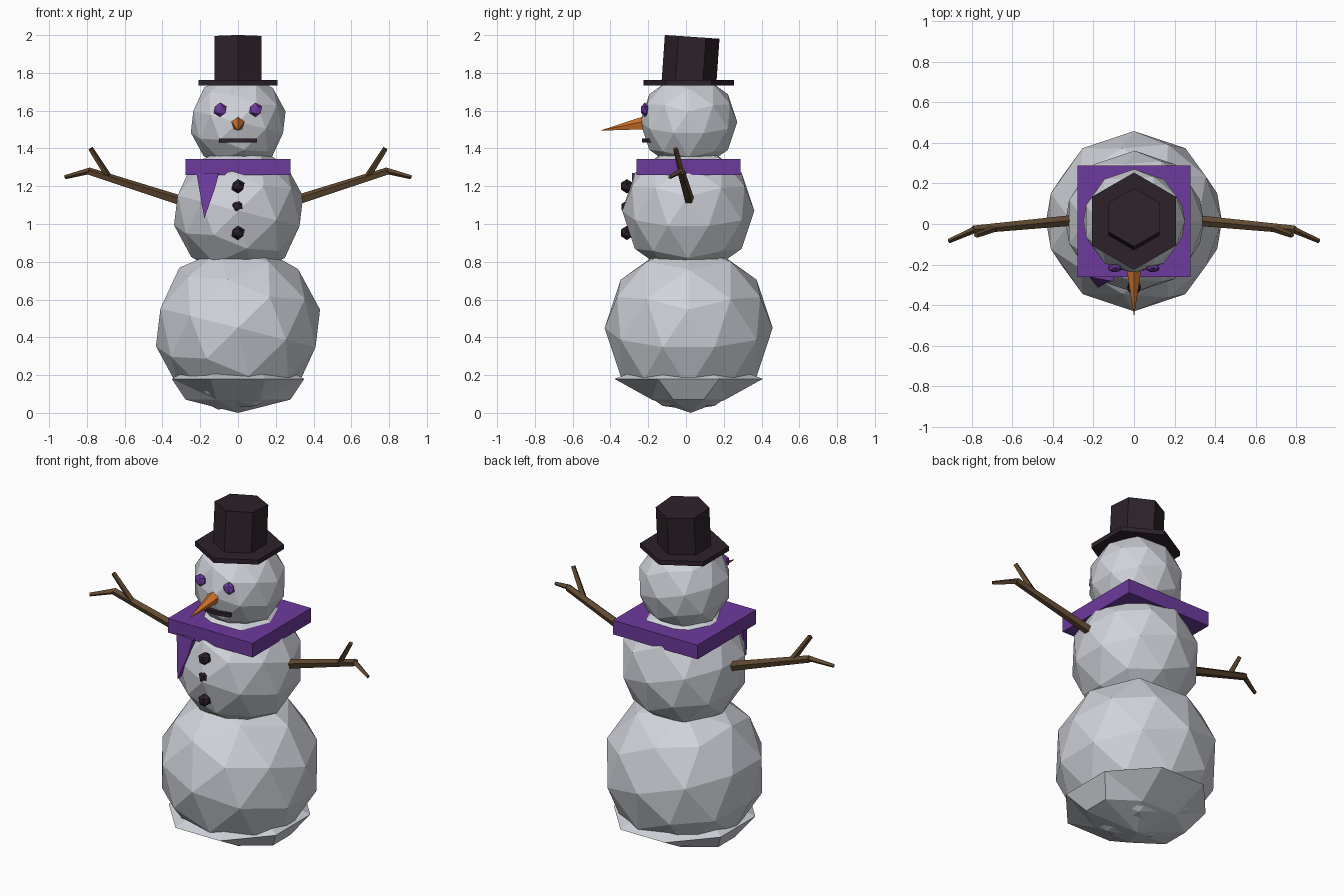
import bpy, bmesh, math
from mathutils import Vector, Matrix

if "Cube" in bpy.data.objects:
    bpy.data.objects.remove(bpy.data.objects["Cube"])


def material(name, rgb):
    m = bpy.data.materials.new(name)
    m.diffuse_color = (*rgb, 1)
    m.use_nodes = True
    m.node_tree.nodes["Principled BSDF"].inputs["Base Color"].default_value = m.diffuse_color
    return m


SNOW = material("snow", (0.63, 0.65, 0.70))
PURPLE = material("purple_cloth", (0.155, 0.042, 0.34))
BLACK = material("black_felt", (0.027, 0.016, 0.024))
WOOD = material("brown_wood", (0.115, 0.065, 0.03))
ORANGE = material("carrot_orange", (0.66, 0.18, 0.025))


def finish(name, bm, mat):
    bmesh.ops.recalc_face_normals(bm, faces=bm.faces)
    me = bpy.data.meshes.new(name)
    bm.to_mesh(me)
    bm.free()
    me.materials.append(mat)
    ob = bpy.data.objects.new(name, me)
    bpy.context.collection.objects.link(ob)
    return ob


def ball(name, loc, r, mat, sub=2, scale=(1, 1, 1), tilt=0):
    bm = bmesh.new()
    mx = (Matrix.Translation(loc) @ Matrix.Rotation(math.radians(tilt), 4, 'Y')
          @ Matrix.Diagonal((*scale, 1)))
    bmesh.ops.create_icosphere(bm, subdivisions=sub, radius=r, matrix=mx)
    return finish(name, bm, mat)


def box(name, loc, size, mat):
    bm = bmesh.new()
    bmesh.ops.create_cube(bm, size=1, matrix=Matrix.Translation(loc) @ Matrix.Diagonal((*size, 1)))
    return finish(name, bm, mat)


def rod(bm, a, b, r1, r2, sides):
    a, b = Vector(a), Vector(b)
    d = b - a
    mx = Matrix.Translation((a + b) / 2) @ d.to_track_quat('Z', 'Y').to_matrix().to_4x4()
    bmesh.ops.create_cone(bm, cap_ends=True, segments=sides, radius1=r1, radius2=r2,
                          depth=d.length, matrix=mx)


def prism(name, loc, r, depth, tilt=0):
    bm = bmesh.new()
    mx = Matrix.Translation(loc) @ Matrix.Rotation(math.radians(tilt), 4, 'X')
    bmesh.ops.create_cone(bm, cap_ends=True, segments=6, radius1=r, radius2=r,
                          depth=depth, matrix=mx)
    return finish(name, bm, BLACK)


# Three stacked snowballs
ball("lower_body", (0, 0.014, 0.45), 0.445, SNOW, tilt=14)
ball("middle_body", (0.003, 0.012, 1.07), 0.35, SNOW, tilt=14)
ball("head", (0.001, 0.014, 1.54), 0.257, SNOW, tilt=14)

# Faceted snow mound under the lowest ball
bm = bmesh.new()
rings = []
for rx, ry, z in ((0.32, 0.34, 0.21), (0.38, 0.425, 0.18), (0.30, 0.21, 0.07)):
    rings.append([bm.verts.new((rx * math.cos(t), 0.014 + ry * math.sin(t), z))
                  for t in [math.tau * (i + 0.5) / 8 for i in range(8)]])
tip = bm.verts.new((0, 0.025, 0))
for i in range(8):
    j = (i + 1) % 8
    for up, low in zip(rings, rings[1:]):
        bm.faces.new((up[i], up[j], low[j], low[i]))
    bm.faces.new((rings[2][i], rings[2][j], tip))
bm.faces.new(rings[0])
bmesh.ops.triangulate(bm, faces=[f for f in bm.faces if len(f.verts) == 4])
finish("snow_base", bm, SNOW)

# Square scarf and its pointed hanging end
box("scarf", (0, 0.014, 1.302), (0.556, 0.55, 0.084), PURPLE)
bm = bmesh.new()
front = [bm.verts.new(p) for p in ((-0.22, -0.262, 1.27), (-0.10, -0.285, 1.27),
                                   (-0.125, -0.285, 1.18), (-0.178, -0.315, 1.03))]
f = bm.faces.new(front)
ext = bmesh.ops.extrude_face_region(bm, geom=[f], use_keep_orig=True)
bmesh.ops.translate(bm, vec=(0, 0.035, 0), verts=[v for v in ext["geom"] if isinstance(v, bmesh.types.BMVert)])
finish("scarf_end", bm, PURPLE)

# Top hat
prism("hat_brim", (0, 0.014, 1.748), 0.24, 0.027)
prism("hat_crown", (0, 0.024, 1.866), 0.145, 0.25, tilt=-4)

# Eyes, nose, mouth and buttons
for x, side in ((-0.095, "left"), (0.093, "right")):
    ball(side + "_eye", (x, -0.218, 1.605), 0.038, PURPLE, 1, (1, 0.6, 1))

bm = bmesh.new()
rod(bm, (0, -0.22, 1.532), (0, -0.45, 1.495), 0.038, 0.001, 5)
finish("carrot_nose", bm, ORANGE)

bm = bmesh.new()
sections = []
for i in range(7):
    a = math.radians(-24 + 8 * i)
    sections.append([bm.verts.new((r * math.sin(a), 0.014 - r * math.cos(a), z))
                     for r, z in ((0.215, 1.432), (0.248, 1.432), (0.248, 1.453), (0.215, 1.453))])
for s, t in zip(sections, sections[1:]):
    for k in range(4):
        bm.faces.new((s[k], s[(k + 1) % 4], t[(k + 1) % 4], t[k]))
bm.faces.new(sections[0])
bm.faces.new(sections[-1])
finish("mouth", bm, BLACK)

for i, (y, z) in enumerate(((-0.313, 1.2), (-0.308, 1.09), (-0.313, 0.953))):
    ball("button_%d" % (i + 1), (0, y, z), 0.038, BLACK, 1)

# Branch arms, each with two twigs
for s, side in ((-1, "left"), (1, "right")):
    bm = bmesh.new()
    rod(bm, (s * 0.28, 0.02, 1.115), (s * 0.795, -0.028, 1.28), 0.028, 0.021, 5)
    rod(bm, (s * 0.685, -0.02, 1.25), (s * 0.78, -0.055, 1.40), 0.018, 0.014, 4)
    rod(bm, (s * 0.78, -0.025, 1.283), (s * 0.915, -0.085, 1.248), 0.017, 0.011, 4)
    finish(side + "_arm", bm, WOOD)
